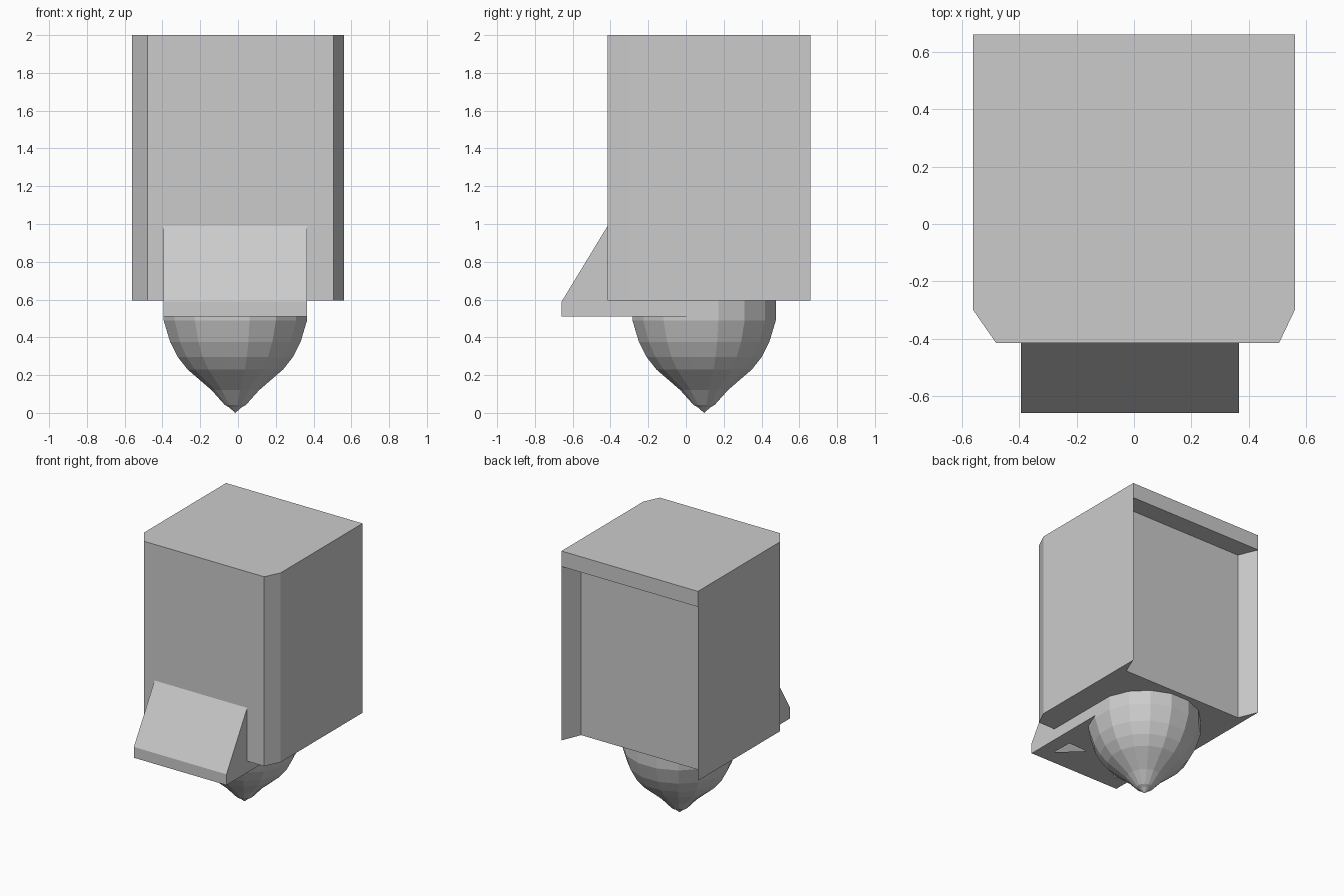
import bpy, bmesh, math

if "Cube" in bpy.data.objects:
    bpy.data.objects.remove(bpy.data.objects["Cube"])


def finish(name, bm):
    bmesh.ops.recalc_face_normals(bm, faces=bm.faces[:])
    mesh = bpy.data.meshes.new(name)
    bm.to_mesh(mesh)
    bm.free()
    obj = bpy.data.objects.new(name, mesh)
    bpy.context.collection.objects.link(obj)
    return obj


def ring(bm, pts, z):
    return [bm.verts.new((x, y, z)) for x, y in pts]


def bridge(bm, a, b, skip=()):
    n = len(a)
    for i in range(n):
        if i not in skip:
            j = (i + 1) % n
            bm.faces.new((a[i], a[j], b[j], b[i]))


# Housing: chamfered front corners, tapered recess in the back below a top slab
outer = [(-0.56, 0.66), (-0.56, -0.30), (-0.48, -0.415),
         (0.505, -0.415), (0.56, -0.30), (0.56, 0.66)]
recess = [(0.50, 0.515), (-0.50, 0.515)]
bm = bmesh.new()
low = ring(bm, outer + recess, 0.595)
mid = ring(bm, outer + recess, 1.885)
top = ring(bm, outer, 2.0)
bm.faces.new(low)
bridge(bm, low, mid)
bm.faces.new((mid[5], mid[6], mid[7], mid[0]))
bridge(bm, mid[:6], top)
bm.faces.new(top)
finish("housing", bm)

# Front wedge: hollow hood whose flat underside has two triangular openings
CX, HALF = -0.014, 0.38
profile = [(0.02, 0.51), (0.02, 0.595), (-0.415, 0.595), (-0.415, 0.99),
           (-0.658, 0.59), (-0.658, 0.51)]
bm = bmesh.new()
left = [bm.verts.new((CX - HALF, y, z)) for y, z in profile]
right = [bm.verts.new((CX + HALF, y, z)) for y, z in profile]
bridge(bm, left, right, skip=(5,))
bm.faces.new(left)
bm.faces.new(right)
edges = [bm.edges.get((left[0], right[0])), bm.edges.get((left[5], right[5])),
         bm.edges.get((left[0], left[5])), bm.edges.get((right[0], right[5]))]
for side in (-1, 1):
    tri = ring(bm, [(CX + side * dx, y) for dx, y in
                    ((0.274, -0.55), (0.11, -0.393), (0.27, -0.385))], 0.51)
    edges += [bm.edges.new((tri[i], tri[(i + 1) % 3])) for i in range(3)]
bmesh.ops.triangle_fill(bm, edges=edges, use_beauty=True, normal=(0, 0, -1))
finish("front_hood", bm)

# Pointed bowl underneath, lathed with 16 flat sides
SIDES = 16
bowl = [(0.387, 0.595), (0.387, 0.49), (0.352, 0.375), (0.31, 0.295),
        (0.258, 0.23), (0.128, 0.12), (0.058, 0.043), (0.035, 0.03)]
bm = bmesh.new()
rings = []
for r, z in bowl:
    angles = [2 * math.pi * (i + 0.5) / SIDES for i in range(SIDES)]
    rings.append(ring(bm, [(CX + r * math.cos(a), 0.096 + r * math.sin(a))
                           for a in angles], z))
for a, b in zip(rings, rings[1:]):
    bridge(bm, a, b)
tip = bm.verts.new((CX, 0.096, 0.0))
for i in range(SIDES):
    bm.faces.new((rings[-1][i], rings[-1][(i + 1) % SIDES], tip))
bm.faces.new(rings[0])
finish("pointed_bowl", bm)
